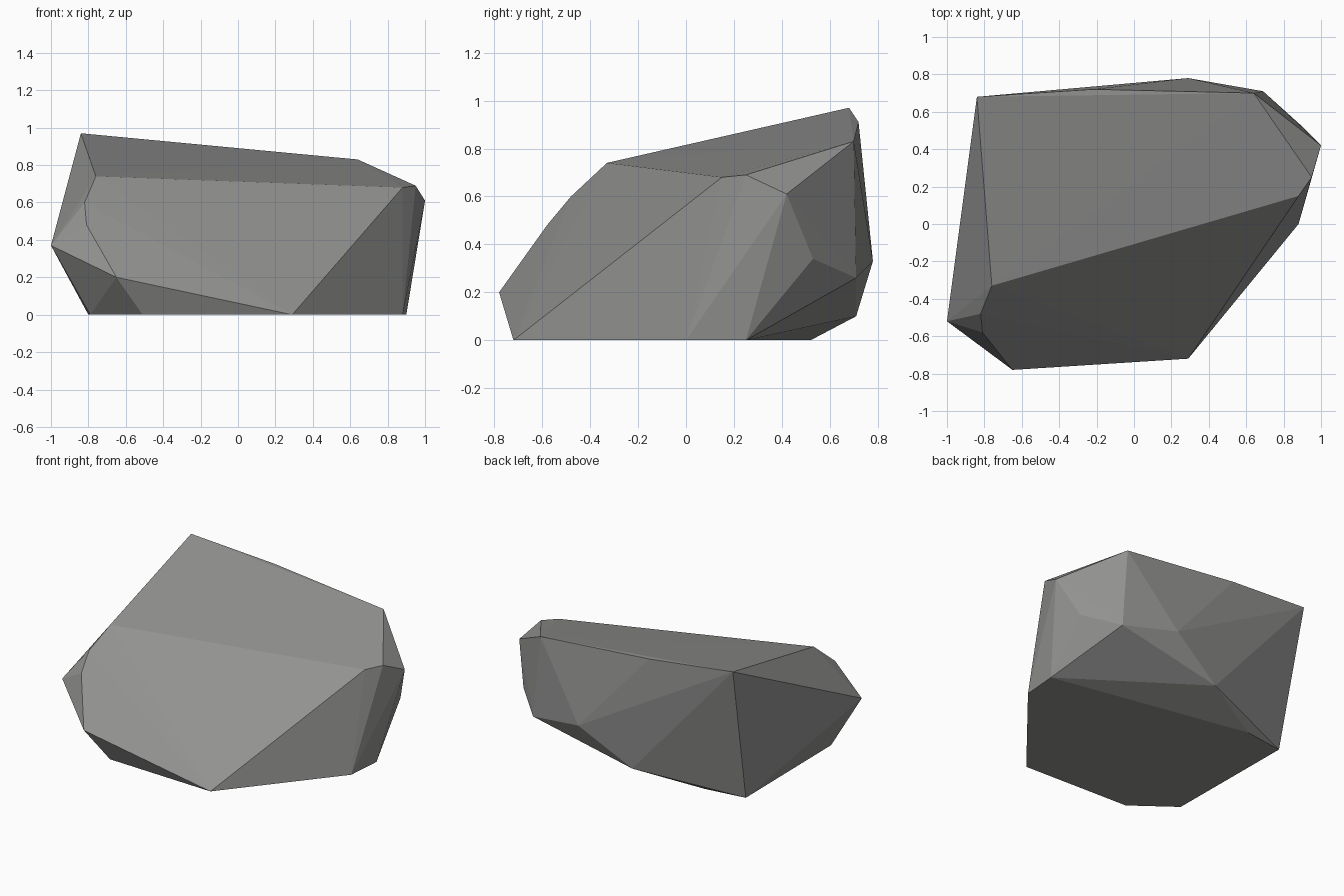
import bpy
import bmesh

# Remove the default cube if it is there
default_cube = bpy.data.objects.get("Cube")
if default_cube:
    bpy.data.objects.remove(default_cube, do_unlink=True)


def make_material(name, colour):
    material = bpy.data.materials.new(name)
    material.use_nodes = True
    material.diffuse_color = colour
    shader = material.node_tree.nodes["Principled BSDF"]
    shader.inputs["Base Color"].default_value = colour
    return material


def make_boulder(name, rings, material):
    """Wrap the corner rings in a convex faceted shell."""
    bm = bmesh.new()
    for ring in rings:
        for corner in ring:
            bm.verts.new(corner)
    bmesh.ops.convex_hull(bm, input=bm.verts[:])
    loose = [v for v in bm.verts if not v.link_faces]
    bmesh.ops.delete(bm, geom=loose, context="VERTS")
    bmesh.ops.recalc_face_normals(bm, faces=bm.faces[:])
    mesh = bpy.data.meshes.new(name)
    bm.to_mesh(mesh)
    bm.free()
    mesh.materials.append(material)
    boulder = bpy.data.objects.new(name, mesh)
    bpy.context.collection.objects.link(boulder)
    return boulder


# Flat base resting on the ground
base = [(x, y, 0) for x, y in (
    (.29, -.72), (.88, 0), (.9, .25), (-.51, .52),
    (-.8, .48), (-.79, -.48), (-.51, -.69))]

# Bulging corners around the sides
belly = [(-.65, -.78, .2), (-1, -.52, .37), (-.08, .71, .1),
         (.29, .78, .33), (.69, .71, .26), (.89, .53, .34)]

# Chipped corners below the top
shoulder = [(-.81, -.58, .48), (-.82, -.48, .6), (1, .42, .61)]

# Sloping top face
crown = [(-.76, -.33, .74), (.88, .15, .68), (.95, .25, .69),
         (.64, .7, .83), (-.22, .72, .91), (-.84, .68, .97)]

stone = make_material("stone grey", (.29, .29, .285, 1))
make_boulder("boulder", (base, belly, shoulder, crown), stone)
